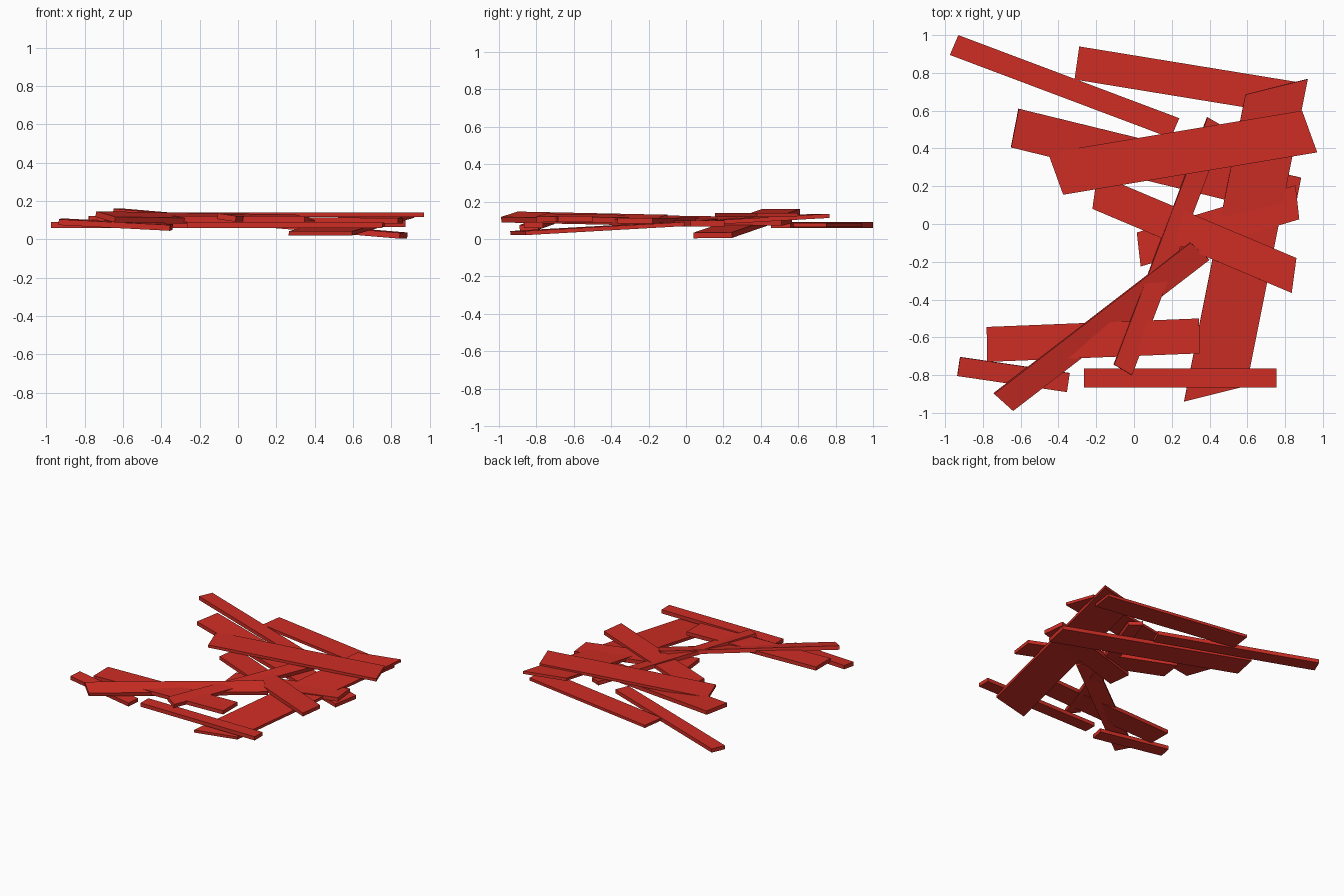
import bpy, bmesh
from mathutils import Vector

red = bpy.data.materials.new("red_paint")
red.diffuse_color = (0.62, 0.027, 0.018, 1)


def plank(name, a, b, c, thick=0.03):
    """Slab from top corners: a, b span the start end; c is the far corner beside a."""
    a, b, c = Vector(a), Vector(b), Vector(c)
    top = [a, b, b + c - a, c]
    normal = (b - a).cross(c - a).normalized()
    if normal.z < 0:
        normal.negate()
    bm = bmesh.new()
    up = [bm.verts.new(p) for p in top]
    low = [bm.verts.new(p - normal * thick) for p in top]
    bm.faces.new(up)
    bm.faces.new(low[::-1])
    for i in range(4):
        j = (i + 1) % 4
        bm.faces.new((up[i], low[i], low[j], up[j]))
    bmesh.ops.recalc_face_normals(bm, faces=bm.faces)
    mesh = bpy.data.meshes.new(name)
    bm.to_mesh(mesh)
    bm.free()
    mesh.materials.append(red)
    bpy.context.collection.objects.link(bpy.data.objects.new(name, mesh))


# Planks at the back
plank("back_narrow_plank", (-0.93, 1.0, 0.09), (-0.975, 0.895, 0.09), (0.24, 0.56, 0.09))
plank("back_wide_plank", (-0.29, 0.94, 0.087), (-0.315, 0.765, 0.087), (0.875, 0.75, 0.087), 0.022)

# Long plank running front to back, rising to the back
plank("long_rising_plank", (0.265, -0.94, 0.043), (0.595, -0.858, 0.043), (0.59, 0.685, 0.135), 0.022)

# Crossing planks in the middle
plank("top_cross_plank", (-0.455, 0.376, 0.14), (-0.375, 0.155, 0.14), (0.89, 0.60, 0.14), 0.022)
plank("sloping_cross_plank", (-0.61, 0.61, 0.162), (-0.65, 0.405, 0.160), (0.885, 0.245, 0.036))
plank("middle_right_plank", (0.015, -0.045, 0.098), (0.035, -0.225, 0.098), (0.855, 0.205, 0.098), 0.032)
plank("middle_left_plank", (-0.195, 0.265, 0.118), (-0.22, 0.08, 0.118), (0.86, -0.18, 0.112), 0.028)

# Tilted diagonal planks
plank("steep_diagonal_plank", (-0.105, -0.745, 0.136), (-0.01, -0.80, 0.122), (0.39, 0.565, 0.115))
plank("front_diagonal_plank", (-0.74, -0.90, 0.147), (-0.64, -0.99, 0.118), (0.30, -0.10, 0.13))

# Planks at the front
plank("front_wide_plank", (-0.78, -0.545, 0.122), (-0.778, -0.73, 0.122), (0.345, -0.50, 0.122))
plank("front_left_plank", (-0.92, -0.705, 0.11), (-0.935, -0.805, 0.105), (-0.34, -0.79, 0.08))
plank("front_right_plank", (-0.265, -0.765, 0.09), (-0.265, -0.865, 0.09), (0.755, -0.765, 0.09))
